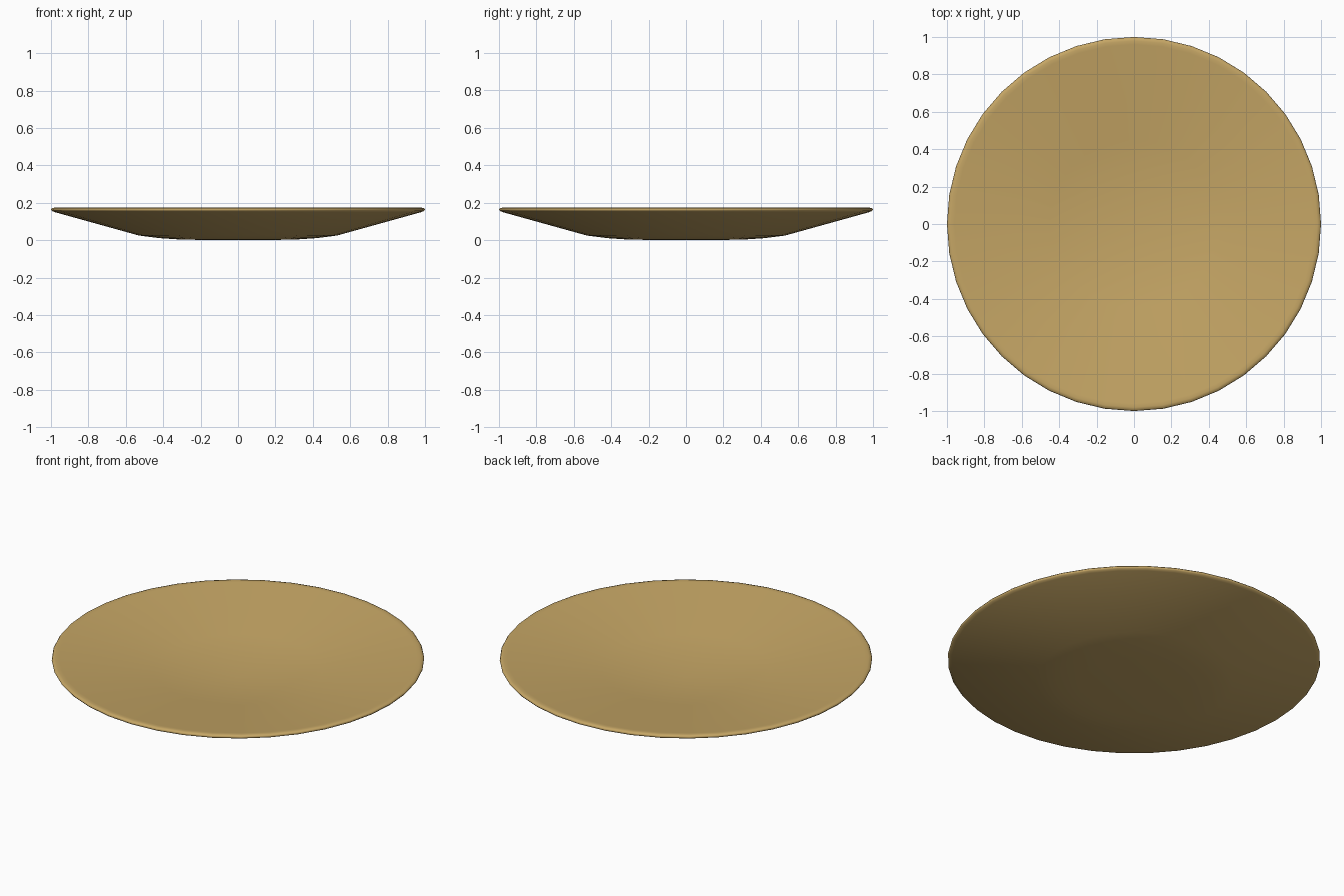
import bpy, bmesh
from math import sin, cos, tau

if "Cube" in bpy.data.objects:
    bpy.data.objects.remove(bpy.data.objects["Cube"])

SEGMENTS = 40

# Profile (radius, height): underside, rounded rim, then the shallow inside
profile = [
    (0.0, 0.0), (0.30, 0.003), (0.42, 0.011), (0.53, 0.025),
    (0.98, 0.150), (0.994, 0.156), (1.0, 0.164), (0.995, 0.171), (0.98, 0.174),
    (0.96, 0.172), (0.45, 0.100), (0.0, 0.055),
]


def lathe(name, points, segments):
    bm = bmesh.new()
    rings = []
    for r, z in points:
        if r == 0:
            rings.append([bm.verts.new((0, 0, z))] * segments)
        else:
            rings.append([bm.verts.new((r * cos(tau * i / segments),
                                        r * sin(tau * i / segments), z))
                          for i in range(segments)])
    for a, b in zip(rings, rings[1:]):
        for i in range(segments):
            j = (i + 1) % segments
            bm.faces.new(list(dict.fromkeys((a[i], a[j], b[j], b[i]))))
    bmesh.ops.recalc_face_normals(bm, faces=bm.faces)
    for f in bm.faces:
        f.smooth = True
    mesh = bpy.data.meshes.new(name)
    bm.to_mesh(mesh)
    bm.free()
    obj = bpy.data.objects.new(name, mesh)
    bpy.context.collection.objects.link(obj)
    return obj


# Shallow tan dish
plate = lathe("plate", profile, SEGMENTS)
tan = bpy.data.materials.new("tan_glaze")
tan.diffuse_color = (0.56, 0.38, 0.13, 1)
tan.use_nodes = True
tan.node_tree.nodes["Principled BSDF"].inputs["Base Color"].default_value = tan.diffuse_color
plate.data.materials.append(tan)
